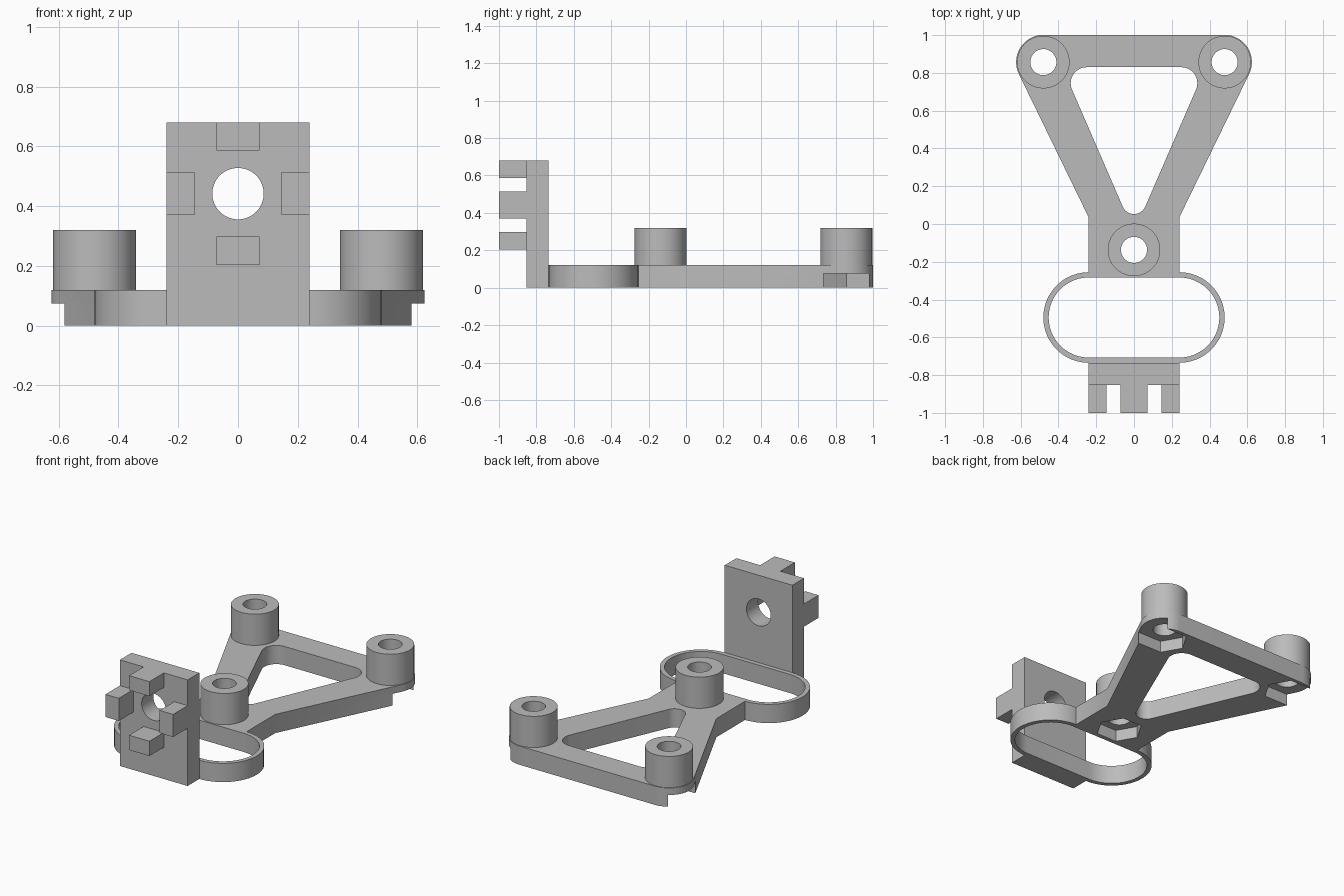
import bpy, bmesh
from math import sin, cos, radians
from mathutils import Matrix

cube = bpy.data.objects.get("Cube")
if cube:
    bpy.data.objects.remove(cube, do_unlink=True)

grey = bpy.data.materials.new("plain grey")
grey.use_nodes = True
colour = (0.5, 0.5, 0.5, 1)
grey.diffuse_color = colour
grey.node_tree.nodes["Principled BSDF"].inputs["Base Color"].default_value = colour


def arc(x, y, r, start, end, steps=24):
    angles = [radians(start + (end - start) * i / steps) for i in range(steps + 1)]
    return [(x + r * cos(a), y + r * sin(a)) for a in angles]


def circle(x, y, r):
    return arc(x, y, r, 0, 360, 64)[:-1]


def mirrored(points):
    """Close a right-hand half outline with its mirror image."""
    return points + [(-x, y) for x, y in reversed(points) if abs(x) > 1e-5]


def prism(name, outline, z0, z1, turn=None):
    """Extrude an outline from z0 to z1, optionally turned by a matrix."""
    bm = bmesh.new()
    base = bm.faces.new([bm.verts.new((x, y, z0)) for x, y in outline])
    ext = bmesh.ops.extrude_face_region(bm, geom=[base])["geom"]
    top = [v for v in ext if isinstance(v, bmesh.types.BMVert)]
    bmesh.ops.translate(bm, vec=(0, 0, z1 - z0), verts=top)
    if turn:
        bm.transform(turn)
    bmesh.ops.recalc_face_normals(bm, faces=bm.faces)
    mesh = bpy.data.meshes.new(name)
    bm.to_mesh(mesh)
    bm.free()
    mesh.materials.append(grey)
    ob = bpy.data.objects.new(name, mesh)
    bpy.context.collection.objects.link(ob)
    return ob


def box(name, x0, x1, y0, y1, z0, z1):
    return prism(name, [(x0, y0), (x1, y0), (x1, y1), (x0, y1)], z0, z1)


def select(ob):
    bpy.ops.object.select_all(action='DESELECT')
    ob.select_set(True)
    bpy.context.view_layer.objects.active = ob


def cut(ob, cutters):
    """Subtract each cutter and discard it."""
    for c in cutters:
        c.hide_render = True
        mod = ob.modifiers.new("cut", 'BOOLEAN')
        mod.operation, mod.solver, mod.object = 'DIFFERENCE', 'EXACT', c
        select(ob)
        bpy.ops.object.modifier_apply(modifier=mod.name)
        bpy.data.objects.remove(c, do_unlink=True)


THICK = 0.12
HALF = 0.24          # half width of neck and upright plate
REAR_X, REAR_Y, FRONT_Y = 0.48, 0.857, -0.137
RING_Y, RING_R, RING_WALL = -0.495, 0.24, 0.028
screws = {"front": (0, FRONT_Y), "rear_left": (REAR_X, REAR_Y), "rear_right": (-REAR_X, REAR_Y)}
parts = []

# Flat triangular frame with a neck at the front
half = [(HALF, RING_Y + RING_R), (HALF, 0.035)] + arc(REAR_X, REAR_Y, 0.144, -26, 90)
frame = prism("triangle_frame", mirrored(half), 0, THICK)
parts.append(frame)

# Rounded triangular window
window = arc(0, 0.118, 0.065, -90, -24) + arc(0.25, 0.745, 0.085, -24, 90)
cutters = [prism("window_cutter", mirrored(window), -0.1, 0.3)]

# Screw holes and nut pockets; the rear pockets open sideways
R, A = 0.14, 0.121
for name, (x, y) in screws.items():
    cutters.append(prism("hole_cutter", circle(x, y, 0.069), -0.1, 0.3))
    if x:
        s = 1 if x > 0 else -1
        pocket = [(-R, 0), (-R / 2, -A), (0.3, -A), (0.3, A), (-R / 2, A)]
        pocket = [(x + s * px, y + py) for px, py in pocket]
    else:
        pocket = arc(x, y, R, 0, 360, 6)[:-1]
    cutters.append(prism("pocket_cutter", pocket, -0.1, 0.075))
cut(frame, cutters)

# Standoff tubes
for name, (x, y) in screws.items():
    tube = prism(name + "_standoff", circle(x, y, 0.139), THICK, 0.32)
    cut(tube, [prism("bore_cutter", circle(x, y, 0.069), 0, 0.5)])
    parts.append(tube)


# Thin oval band
def stadium(r):
    return arc(HALF, RING_Y, r, -90, 90) + arc(-HALF, RING_Y, r, 90, 270)


band = prism("oval_band", stadium(RING_R), 0, THICK)
cut(band, [prism("band_cutter", stadium(RING_R - RING_WALL), -0.1, 0.3)])
parts.append(band)

# Upright plate with a round hole
BACK, FACE = RING_Y - RING_R, -0.853
plate = box("upright_plate", -HALF, HALF, FACE, BACK, 0, 0.68)
cut(plate, [prism("plate_hole_cutter", circle(0, 0.442, 0.086), 0.5, 1.1,
                  Matrix.Rotation(radians(90), 4, 'X'))])
parts.append(plate)

# Four square lugs around the hole
W = 0.072
parts.append(box("top_lug", -W, W, -1, FACE, 0.587, 0.68))
parts.append(box("bottom_lug", -W, W, -1, FACE, 0.203, 0.298))
parts.append(box("left_lug", 0.145, HALF, -1, FACE, 0.37, 0.515))
parts.append(box("right_lug", -HALF, -0.145, -1, FACE, 0.37, 0.515))

for ob in parts:
    select(ob)
    bpy.ops.object.shade_smooth_by_angle(angle=radians(30))
